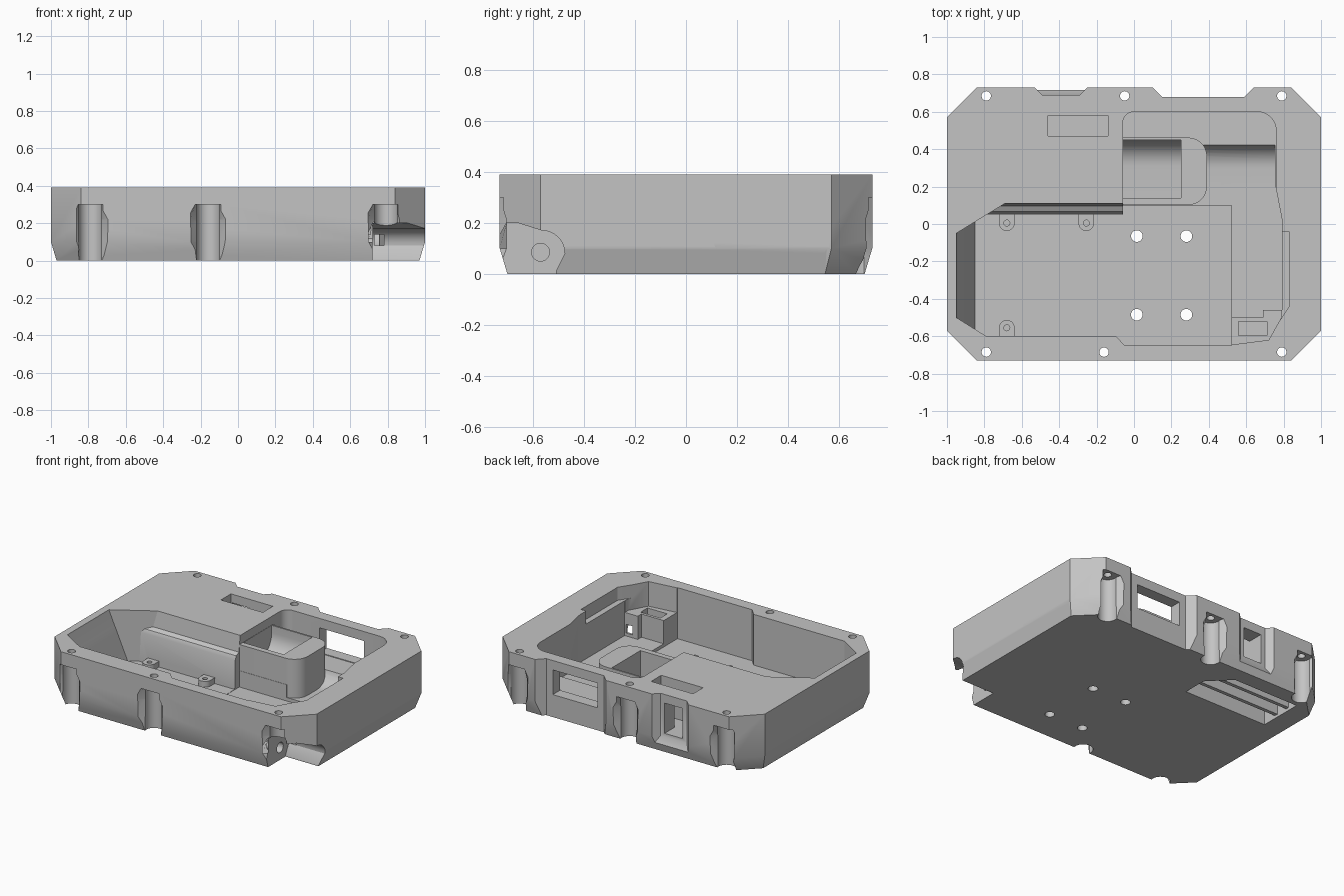
import bpy, bmesh
from math import cos, sin, pi, radians
from mathutils import Matrix

cube = bpy.data.objects.get("Cube")
if cube:
    bpy.data.objects.remove(cube)

grey = bpy.data.materials.new("matte grey")
grey.use_nodes = True
COLOR = (0.55, 0.55, 0.55, 1)
grey.diffuse_color = COLOR
grey.node_tree.nodes["Principled BSDF"].inputs["Base Color"].default_value = COLOR
TOP = 0.39


def make(name, bm):
    bmesh.ops.recalc_face_normals(bm, faces=bm.faces)
    mesh = bpy.data.meshes.new(name)
    bm.to_mesh(mesh)
    bm.free()
    mesh.materials.append(grey)
    ob = bpy.data.objects.new(name, mesh)
    bpy.context.collection.objects.link(ob)
    return ob


def loft(name, *layers):
    """Solid through stacked outlines, each given as (z, points)."""
    bm = bmesh.new()
    rings = [[bm.verts.new((x, y, z)) for x, y in pts] for z, pts in layers]
    n = len(rings[0])
    bm.faces.new(rings[0])
    bm.faces.new(rings[-1])
    for a, b in zip(rings, rings[1:]):
        for i in range(n):
            j = (i + 1) % n
            bm.faces.new((a[i], a[j], b[j], b[i]))
    return make(name, bm)


def prism(name, pts, z0, z1=0.5):
    return loft(name, (z0, pts), (z1, pts))


def extrude_x(name, profile, x0, x1):
    """Solid with a (y, z) profile running along x."""
    ob = prism(name, profile, x0, x1)
    ob.data.transform(Matrix(((0, 0, 1, 0), (1, 0, 0, 0), (0, 1, 0, 0), (0, 0, 0, 1))))
    return ob


def box(name, x0, x1, y0, y1, z0, z1=0.5):
    return prism(name, [(x0, y0), (x1, y0), (x1, y1), (x0, y1)], z0, z1)


def rod(name, loc, r, length, axis="Z", r2=None, sides=48):
    bm = bmesh.new()
    bmesh.ops.create_cone(bm, cap_ends=True, segments=sides, radius1=r,
                          radius2=r if r2 is None else r2, depth=length)
    rot = Matrix.Rotation(pi / 2, 4, "Y") if axis == "X" else Matrix()
    bm.transform(Matrix.Translation(loc) @ rot)
    return make(name, bm)


def arc(cx, cy, r, start, sweep=90):
    return [(cx + r * cos(radians(start + a)), cy + r * sin(radians(start + a)))
            for a in range(0, sweep + 1, 10)]


def combine(tool, operation="DIFFERENCE"):
    tool.hide_render = True
    mod = body.modifiers.new("shape", "BOOLEAN")
    mod.object, mod.operation, mod.solver = tool, operation, "EXACT"
    bpy.context.view_layer.objects.active = body
    bpy.ops.object.modifier_apply(modifier=mod.name)
    bpy.data.objects.remove(tool)


def octagon(x, y, c):
    return [(-x, c - y), (c - x, -y), (x - c, -y), (x, c - y),
            (x, y - c), (x - c, y), (c - x, y), (-x, y - c)]


def tray_ring(left, back):
    """Tray outline whose slanted corners stay upright as the end wall slopes."""
    return [(left, -0.5 - 0.625 * (left + 0.95)), (-0.79, -0.6), (0.1, -0.6), (0.1, back),
            (-0.95 + (back + 0.05) / 0.615, back), (left, -0.05 + 0.615 * (left + 0.95))]


# Chamfered outer body, tapering near the base
outer = octagon(1, 0.73, 0.16)
body = loft("case_body", (0, octagon(0.97, 0.7, 0.155)), (0.1, outer), (TOP, outer))

# Side wheel recess and axle hole
combine(rod("wheel_recess", (1, 0.335, 0.2), 0.21, 0.2, "X", 0.27, 96))
combine(rod("axle_hole", (0.85, 0.335, 0.2), 0.035, 0.3, "X"))

# Main tray: sloping end wall and a stepped back wall
combine(loft("tray_cut", (0.04, tray_ring(-0.85, 0.05)), (0.24, tray_ring(-0.907, 0.055)),
             (0.265, tray_ring(-0.914, 0.067)), (0.28, tray_ring(-0.919, 0.095)),
             (TOP, tray_ring(-0.95, 0.11)), (0.5, tray_ring(-0.95, 0.11))))
combine(prism("deep_tray_cut", [(-0.1, -0.595), (-0.05, -0.65), (0.52, -0.65), (0.52, 0.1),
                                (-0.06, 0.1), (-0.06, -0.4), (-0.1, -0.4)], 0.038))
combine(prism("side_tray_cut", [(0.5, -0.5), (0.69, -0.5), (0.69, -0.46), (0.79, -0.46),
                                (0.79, 0.03), (0.757, 0.2), (0.5, 0.2)], 0.06))
combine(prism("corner_cut", [(0.5, -0.648), (0.72, -0.62), (0.788, -0.5), (0.788, -0.4), (0.5, -0.4)], 0.22))
combine(box("corner_slot", 0.56, 0.71, -0.595, -0.52, 0.14))
combine(prism("ledge_cut", [(0.77, -0.53), (0.83, -0.44), (0.83, -0.04), (0.77, -0.04)], 0.3))

# Rear bay: raised shelf and rounded trough
combine(prism("shelf_cut", [(-0.06, 0.08), (0.76, 0.08)] + arc(0.66, 0.5, 0.1, 0)
              + arc(0, 0.54, 0.06, 90), 0.15))
combine(extrude_x("trough_cut", [(0.05, 0.45), (0.05, 0.062)] + arc(0.3, 0.192, 0.13, 270)
                  + [(0.43, 0.45)], 0.3, 0.755))

# Rounded cradle block with a concave bed
combine(prism("cradle_block", [(-0.09, 0.102)] + arc(0.29, 0.202, 0.1, 270)
              + arc(0.29, 0.362, 0.1, 0) + [(-0.09, 0.462)], 0.02, 0.33), "UNION")
combine(extrude_x("bed_cut", [(0.14, 0.36), (0.14, 0.14)] + arc(0.31, 0.28, 0.14, 270)
                  + [(0.45, 0.36)], -0.058, 0.25))

# Rear recesses and windows
combine(prism("rear_recess", [(0.05, 0.78), (0.15, 0.68), (0.59, 0.68), (0.69, 0.78)], -0.1))
combine(box("wide_window", 0.2, 0.54, 0.55, 0.8, 0.155, 0.325))
flare = [(-0.49, 0.69), (-0.29, 0.69), (-0.19, 0.79), (-0.59, 0.79)]
combine(loft("flared_recess", (0.03, [(-0.53, 0.73), (-0.25, 0.73)] + flare[2:]),
             (0.1, flare), (0.5, flare)))
combine(box("deck_slot", -0.46, -0.14, 0.47, 0.58, 0.12))
combine(box("tall_window", -0.457, -0.32, 0.5, 0.8, 0.122, 0.33))

# Underside compartment
combine(prism("under_cut", [(-0.83, 0.28), (-0.19, 0.28), (-0.19, 0.45), (-0.33, 0.59), (-0.83, 0.59)], -0.1, 0.1))

# Front corner channel with its end hole and small window
combine(extrude_x("corner_channel", [(-0.8, -0.1), (-0.51, -0.1), (-0.51, 0.01)]
                  + arc(-0.565, 0.08, 0.09, 0) + [(-0.66, 0.2), (-0.8, 0.2)], 0.72, 1.1))
combine(rod("channel_hole", (0.69, -0.57, 0.085), 0.035, 0.1, "X"))
combine(box("channel_window", 0.73, 0.78, -0.54, -0.4, 0.08, 0.14))

# Screw channels with flared mouths, and the screw holes above
for side, spots in ((-1, (-0.79, -0.16, 0.79)), (1, (-0.79, -0.05, 0.79))):
    for x in spots:
        y = side * 0.685

        def mouth(w):
            return [(x - 0.055, y), (x + 0.055, y), (x + w, y + side * 0.08), (x - w, y + side * 0.08)]
        combine(rod("screw_channel", (x, y, 0.1), 0.062, 0.4))
        combine(loft("channel_mouth", (-0.1, mouth(0.08)), (0, mouth(0.09)), (0.1, mouth(0.12)),
                     (0.22, mouth(0.125)), (0.3, mouth(0.08))))
        combine(rod("screw_hole", (x, y, 0.35), 0.025, 0.2, sides=24))

# Floor holes
for x in (0.015, 0.28):
    for y in (-0.485, -0.065):
        combine(rod("floor_hole", (x, y, 0), 0.031, 0.3, sides=32))

# Standoffs joined to the nearest tray wall
for x, y, s in ((-0.68, 0.005, 1), (-0.255, 0.005, 1), (-0.68, -0.555, -1)):
    wall = y + s * 0.065
    combine(prism("standoff", arc(x, y, 0.042, 90 + 90 * s, 180)
                  + [(x + s * 0.042, wall), (x - s * 0.042, wall)], 0.02, 0.08), "UNION")
    combine(rod("standoff_hole", (x, y, 0.1), 0.016, 0.08, sides=20))

# Ribs in the underside compartment
ribs = [box("underside_rib", -0.84, x1, y, y + 0.025, 0.02, 0.11)
        for y, x1 in ((0.38, -0.18), (0.49, -0.22))]

for ob in [body] + ribs:
    bpy.ops.object.select_all(action="DESELECT")
    ob.select_set(True)
    bpy.context.view_layer.objects.active = ob
    bpy.ops.object.shade_smooth_by_angle(angle=radians(30))
